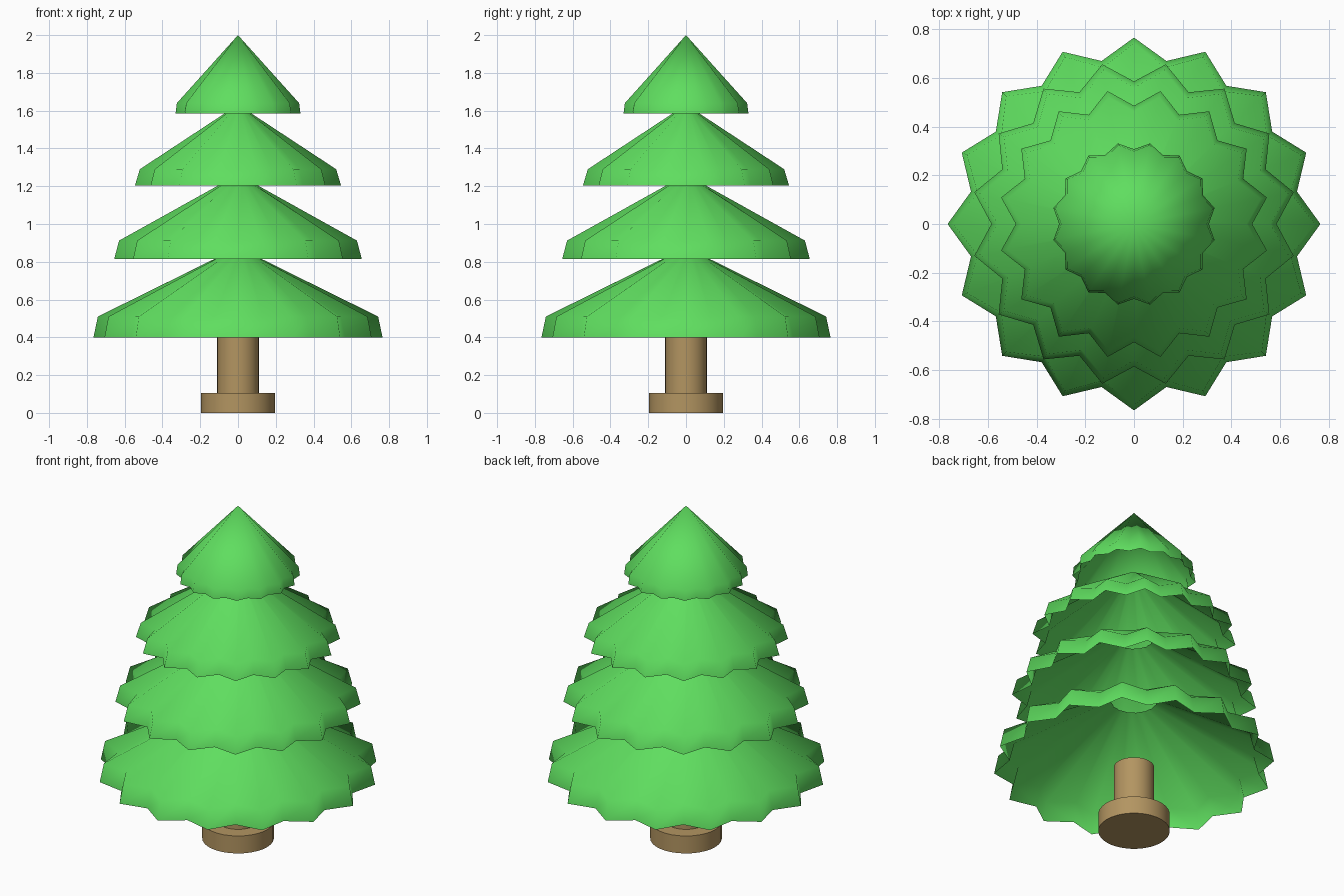
import bpy, bmesh, math

if "Cube" in bpy.data.objects:
    bpy.data.objects.remove(bpy.data.objects["Cube"])


def material(name, color):
    m = bpy.data.materials.new(name)
    m.diffuse_color = (*color, 1)
    m.use_nodes = True
    m.node_tree.nodes["Principled BSDF"].inputs["Base Color"].default_value = m.diffuse_color
    return m


green = material("leaf green", (0.115, 0.73, 0.115))
brown = material("bark brown", (0.45, 0.30, 0.12))
POINTS = 16


def add_object(name, bm, mat, angle):
    bmesh.ops.recalc_face_normals(bm, faces=bm.faces)
    mesh = bpy.data.meshes.new(name)
    bm.to_mesh(mesh)
    bm.free()
    mesh.materials.append(mat)
    ob = bpy.data.objects.new(name, mesh)
    bpy.context.collection.objects.link(ob)
    bpy.context.view_layer.objects.active = ob
    ob.select_set(True)
    bpy.ops.object.shade_smooth_by_angle(angle=math.radians(angle))
    ob.select_set(False)


def tier(name, rings, turn):
    """Open star-shaped shell; each ring is (tip radius, valley radius, z)."""
    bm = bmesh.new()
    n = POINTS * 2
    loops = []
    for tip, valley, z in rings:
        if tip == 0:
            loops.append([bm.verts.new((0, 0, z))] * n)
            continue
        loop = []
        for i in range(n):
            a = math.tau * (i + turn) / n
            r = valley if i % 2 else tip
            loop.append(bm.verts.new((r * math.cos(a), r * math.sin(a), z)))
        loops.append(loop)
    for low, high in zip(loops, loops[1:]):
        for i in range(n):
            j = (i + 1) % n
            quad = [low[i], low[j], high[j], high[i]]
            bm.faces.new(list(dict.fromkeys(quad)))
    add_object(name, bm, green, 80)


# Branch tiers: rim, shoulder, open collar (pointed on the top tier)
tier("bottom_branches", [(.765, .682, .40), (.742, .655, .51), (.125, .12, .815)], 0)
tier("lower_branches", [(.668, .585, .815), (.642, .56, .912), (.105, .10, 1.205)], 1)
tier("upper_branches", [(.556, .485, 1.205), (.53, .462, 1.29), (.065, .06, 1.59)], 1)
tier("top_branches", [(.337, .307, 1.585), (.33, .298, 1.64), (0, 0, 2.0)], 1)


def cylinder(name, radius, z0, z1):
    bm = bmesh.new()
    bmesh.ops.create_cone(bm, cap_ends=True, segments=32, radius1=radius,
                          radius2=radius, depth=z1 - z0)
    bmesh.ops.translate(bm, verts=bm.verts, vec=(0, 0, (z0 + z1) / 2))
    add_object(name, bm, brown, 40)


# Trunk and its round foot
cylinder("foot", .195, 0, .105)
cylinder("trunk", .11, .10, .40)
